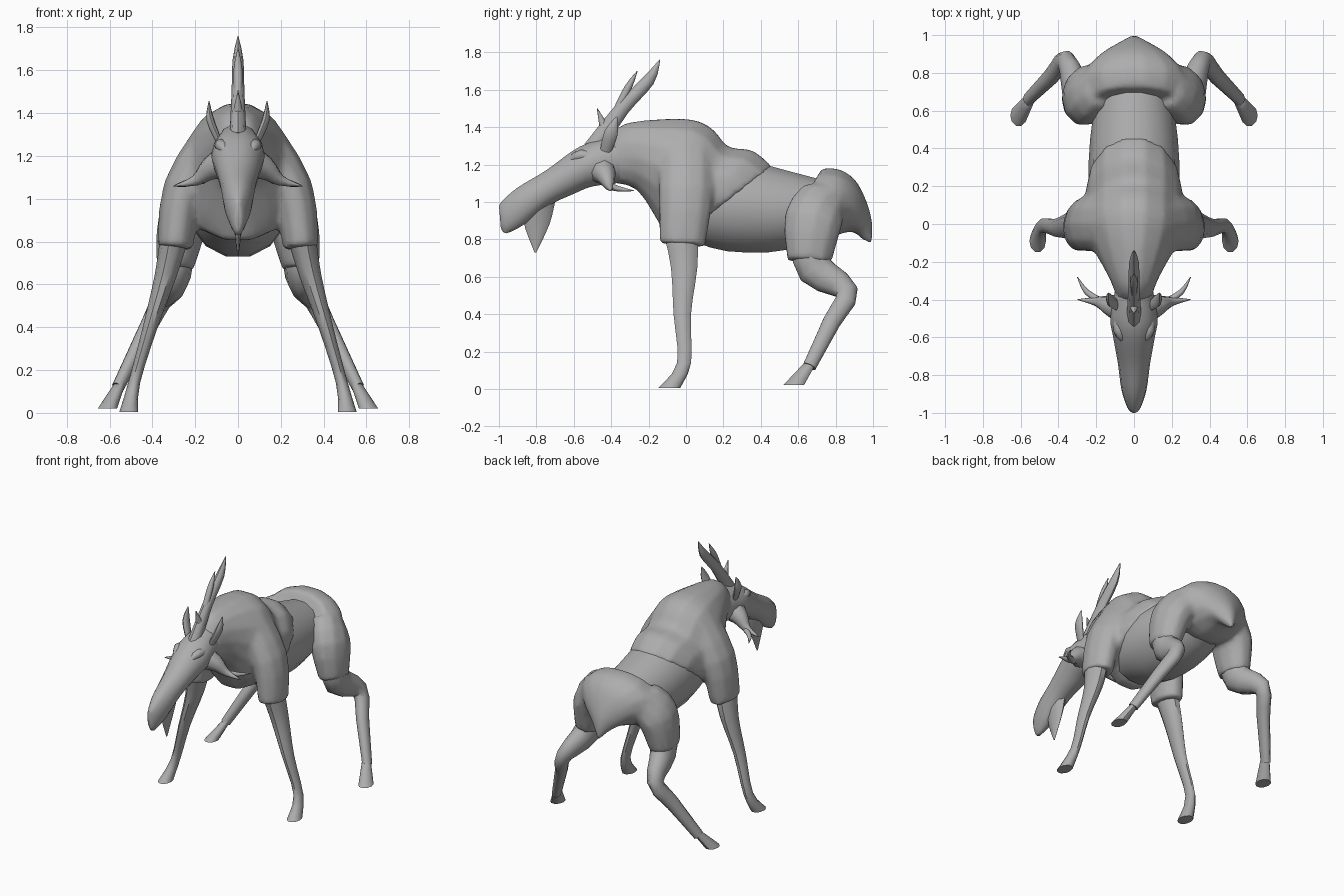
import bpy, bmesh
from math import cos, sin, tau
from mathutils import Vector

if "Cube" in bpy.data.objects:
    bpy.data.objects.remove(bpy.data.objects["Cube"])

COLOUR = (.42, .42, .42, 1)
grey = bpy.data.materials.new("plain grey")
grey.use_nodes = True
grey.diffuse_color = COLOUR
grey.node_tree.nodes["Principled BSDF"].inputs["Base Color"].default_value = COLOUR


def select(objects):
    bpy.ops.object.select_all(action="DESELECT")
    for ob in objects:
        ob.select_set(True)
    bpy.context.view_layer.objects.active = objects[0]


def flow(rows, steps=3):
    """Fill in rows between the key rows along a smooth spline."""
    filled = []
    last = len(rows) - 1
    for k in range(last):
        before, start = rows[max(k - 1, 0)], rows[k]
        end, after = rows[k + 1], rows[min(k + 2, last)]
        for step in range(steps):
            t = step / steps
            filled.append([
                b + t * ((c - a) / 2 + t * (a - 2.5 * b + 2 * c - d / 2
                                            + t * (1.5 * (b - c) + (d - a) / 2)))
                for a, b, c, d in zip(before, start, end, after)])
    return filled + [list(rows[last])]


def ellipse(centre, across, along, count):
    angles = [tau * i / count for i in range(count)]
    return [centre + across * cos(a) + along * sin(a) for a in angles]


def skin(name, rings):
    """Bridge rings of points into a closed surface."""
    bm = bmesh.new()
    loops = [[bm.verts.new(point) for point in ring] for ring in rings]
    for lower, upper in zip(loops, loops[1:]):
        for i in range(len(lower)):
            bm.faces.new((lower[i - 1], lower[i], upper[i], upper[i - 1]))
    bm.faces.new(loops[0])
    bm.faces.new(loops[-1])
    bmesh.ops.recalc_face_normals(bm, faces=bm.faces)
    mesh = bpy.data.meshes.new(name)
    bm.to_mesh(mesh)
    bm.free()
    mesh.materials.append(grey)
    ob = bpy.data.objects.new(name, mesh)
    bpy.context.collection.objects.link(ob)
    select([ob])
    bpy.ops.object.shade_smooth_by_angle(angle=.8)
    return ob


def trunk(name, sections, count=14):
    """Key sections: top y, top z, bottom y, bottom z, half width."""
    rings = []
    for top_y, top_z, low_y, low_z, width in flow(sections):
        top, low = Vector((0, top_y, top_z)), Vector((0, low_y, low_z))
        rings.append(ellipse((top + low) / 2, Vector((width, 0, 0)),
                             (top - low) / 2, count))
    return skin(name, rings)


def tube(name, path, aspect=1, count=10, reference="X", level=False):
    """Key points: x, y, z, radius; aspect widens the other radius."""
    rows = flow(path)
    points = [Vector(row[:3]) for row in rows]
    axis = Vector((reference == "X", 0, reference == "Z"))
    rings = []
    for i, point in enumerate(points):
        ahead = points[min(i + 1, len(points) - 1)] - points[max(i - 1, 0)]
        ahead = Vector((0, 0, 1)) if level else ahead.normalized()
        across = (axis - ahead * axis.dot(ahead)).normalized()
        radius = rows[i][3]
        rings.append(ellipse(point, across * radius,
                             ahead.cross(across) * radius * aspect, count))
    return skin(name, rings)


def pair(name, path, **options):
    """The same tube on the left and mirrored on the right."""
    mirrored = [(-x, *rest) for x, *rest in path]
    return [tube("left_" + name, path, **options),
            tube("right_" + name, mirrored, **options)]


def fuse(name, parts):
    """Merge overlapping parts into one soft skin."""
    select(parts)
    bpy.ops.object.join()
    ob = bpy.context.object
    ob.name = name
    remesh = ob.modifiers.new("merge", "REMESH")
    remesh.mode = "VOXEL"
    remesh.voxel_size = .016
    ob.modifiers.new("soften", "SMOOTH").iterations = 8
    ob.modifiers.new("thin", "DECIMATE").ratio = .3
    for modifier in list(ob.modifiers):
        bpy.ops.object.modifier_apply(modifier=modifier.name)
    ob.data.materials.clear()
    ob.data.materials.append(grey)
    bpy.ops.object.shade_smooth_by_angle(angle=.8)


# Barrel of the body
trunk("belly", [
    (0, 1.2, 0, .8, .2), (.25, 1.24, .22, .73, .24),
    (.55, 1.17, .55, .74, .22), (.8, 1.1, .8, .87, .15)])

# Shoulder coat with sleeves
coat = trunk("coat", [
    (-.41, 1.34, -.4, 1.1, .09), (-.32, 1.425, -.26, 1.06, .13),
    (0, 1.45, -.14, .87, .25), (.14, 1.4, -.12, .83, .26),
    (.23, 1.3, -.1, .8, .26), (.36, 1.28, -.07, .8, .26),
    (.47, 1.19, -.05, .8, .25)])
sleeves = pair("sleeve", [
    (.1, 0, 1.3, .1), (.25, 0, 1.05, .1), (.295, -.02, .77, .085)], aspect=1.5)
fuse("shoulder_coat", [coat] + sleeves)

# Haunches with thigh sleeves and tail
rump = trunk("rump", [
    (.73, 1.185, .54, .86, .25), (.83, 1.175, .72, .8, .28),
    (.92, 1.1, .88, .84, .18), (.99, .93, .94, .8, .06), (1, .78, .98, .77, .01)])
thighs = pair("thigh", [
    (.18, .74, 1.02, .1), (.255, .68, .9, .12), (.295, .66, .68, .09)], aspect=1.35)
fuse("haunches", [rump] + thighs)

# Head and beard
trunk("head", [
    (-.36, 1.36, -.34, 1.1, .1), (-.5, 1.325, -.5, 1.08, .125),
    (-.6, 1.28, -.6, 1.04, .11), (-.75, 1.17, -.73, .98, .085),
    (-.9, 1.08, -.86, .88, .066), (-.98, 1.01, -.96, .83, .036),
    (-1, .98, -.99, .86, .015)])
trunk("beard", [
    (-.87, .94, -.7, 1, .04), (-.86, .86, -.73, .88, .02),
    (-.81, .73, -.8, .73, .003)], count=8)

# Single central antler with prongs
tube("antler", [
    (0, -.5, 1.28, .04), (0, -.34, 1.5, .03),
    (0, -.2, 1.65, .025), (0, -.14, 1.76, .002)], aspect=1.3, count=8)
tube("antler_rear_prong", [
    (0, -.37, 1.49, .02), (0, -.31, 1.61, .02), (0, -.26, 1.7, .002)], count=8)
tube("antler_front_prong", [(0, -.43, 1.38, .03), (0, -.475, 1.5, .002)], count=8)

# Ears, brows and forked cheek tines
pair("ear", [
    (.09, -.43, 1.27, .015), (.13, -.4, 1.37, .018), (.135, -.37, 1.455, .002)],
    aspect=2, count=8)
pair("brow", [
    (.05, -.63, 1.21, .01), (.08, -.56, 1.25, .03), (.09, -.43, 1.22, .01)], count=8)
pair("cheek_tine", [
    (.06, -.45, 1.17, .08), (.13, -.43, 1.14, .055),
    (.2, -.41, 1.085, .025), (.3, -.4, 1.06, .002)], count=8, reference="Z")
pair("cheek_prong", [
    (.16, -.42, 1.09, .02), (.25, -.36, 1.07, .015), (.3, -.28, 1.06, .002)],
    count=8, reference="Z")

# Legs and hooves
pair("front_leg", [
    (.29, -.03, .85, .07), (.335, -.01, .65, .053), (.41, -.02, .4, .035),
    (.485, -.01, .14, .028), (.51, -.09, .005, .044)], aspect=1.4, level=True)
pair("hind_leg", [
    (.29, .66, .8, .08), (.3, .69, .64, .08), (.36, .86, .52, .05),
    (.44, .78, .36, .04), (.56, .66, .12, .03)], aspect=1.25)
pair("hind_hoof", [
    (.55, .665, .14, .026), (.61, .575, .02, .045)], aspect=1.3, level=True)
